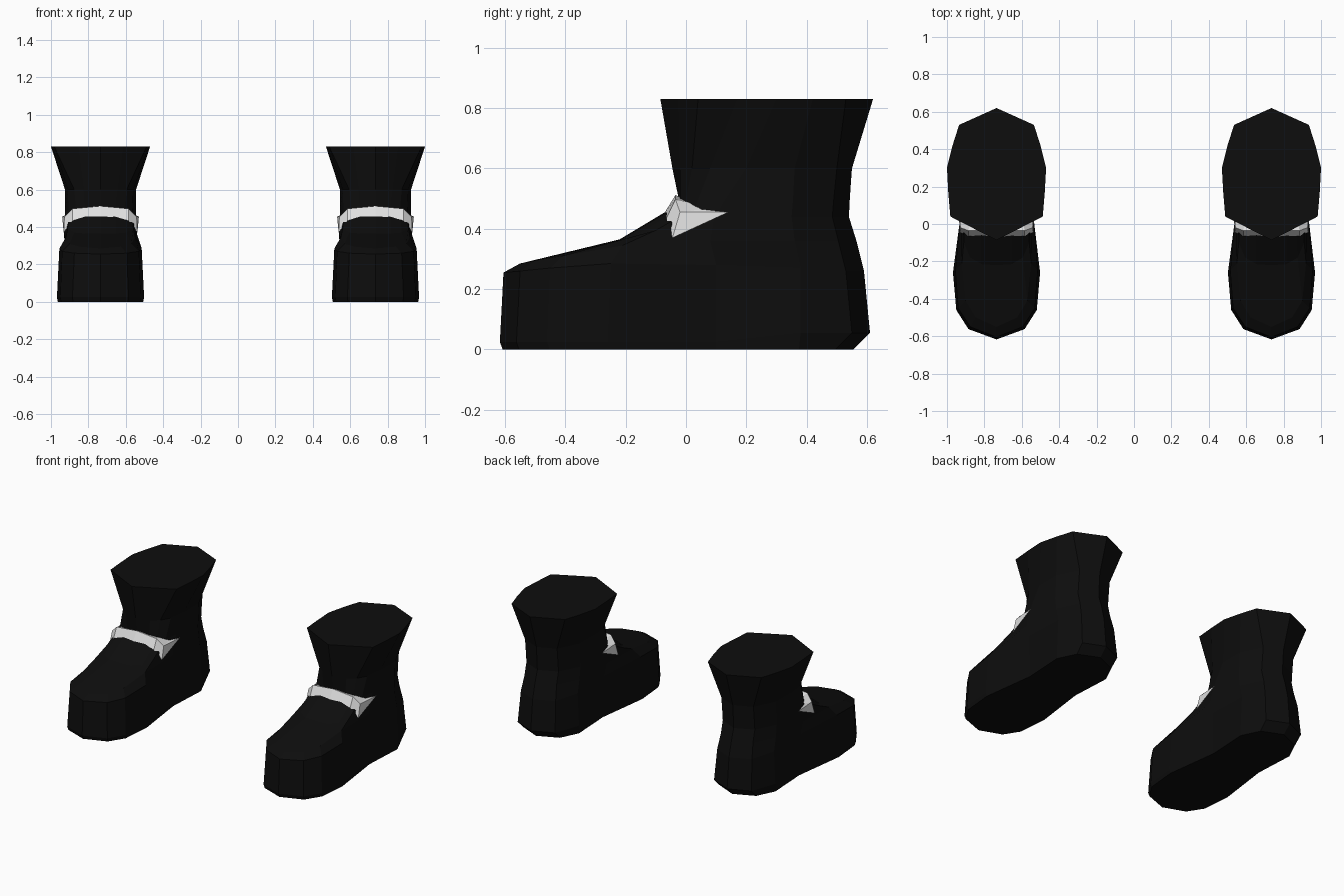
import bpy, bmesh

if "Cube" in bpy.data.objects:
    bpy.data.objects.remove(bpy.data.objects["Cube"])

BOOT_X = 0.735  # distance of each boot from the centre line


def material(name, value):
    m = bpy.data.materials.new(name)
    m.diffuse_color = (value, value, value, 1)
    m.use_nodes = True
    m.node_tree.nodes["Principled BSDF"].inputs["Base Color"].default_value = m.diffuse_color
    return m


BLACK = material("black leather", 0.004)
SILVER = material("silver strap", 0.75)


def flat(points, z):
    return [(x, y, z) for x, y in points]


def full_ring(half):
    # half outline from front centre to back centre, mirrored into a closed loop
    return half + [(-x, y, z) for x, y, z in half[-2:0:-1]]


def full_arc(half):
    # half arc from centre outwards, mirrored into an open strip
    return [(-x, y, z) for x, y, z in half[:0:-1]] + half


def finish(bm, name, mat, x):
    bmesh.ops.remove_doubles(bm, verts=bm.verts, dist=0.0005)
    bmesh.ops.recalc_face_normals(bm, faces=bm.faces)
    me = bpy.data.meshes.new(name)
    bm.to_mesh(me)
    bm.free()
    me.materials.append(mat)
    ob = bpy.data.objects.new(name, me)
    ob.location.x = x
    bpy.context.collection.objects.link(ob)


# Boot loops, from the sole up to the cuff
outline = [(0, -.617), (.15, -.562), (.215, -.46), (.233, -.26),
           (.185, .1), (.2, .38), (.14, .55), (0, .61)]
sole = [(x * .98, y - .055 if y > .5 else y * .985, 0) for x, y in outline]
welt = [(x, y, .055 if y > .3 else .025) for x, y in outline]
toe_rim = [(0, -.605, .255), (.14, -.55, .26), (.205, -.45, .27), (.22, -.25, .285),
           (.19, .1, .28), (.19, .38, .27), (.13, .53, .26), (0, .59, .26)]
toe_top = [(0, -.55, .285), (.11, -.5, .295), (.165, -.41, .31), (.185, -.21, .345),
           (.195, .08, .36), (.19, .36, .36), (.12, .505, .36), (0, .565, .36)]
instep = [(0, -.22, .365), (.08, -.215, .365), (.14, -.18, .37), (.175, -.1, .395),
          (.19, .09, .42), (.19, .35, .44), (.12, .485, .44), (0, .54, .44)]
ankle = [(0, -.02, .485), (.08, -.02, .48), (.13, -.005, .475), (.17, .03, .47),
         (.19, .12, .48), (.19, .355, .5), (.12, .49, .5), (0, .543, .5)]
shaft = flat([(0, -.045), (.09, -.02), (.14, .02), (.175, .08),
              (.19, .2), (.19, .36), (.12, .5), (0, .55)], .6)
cuff = flat([(0, -.085), (.12, -.025), (.247, .04), (.258, .17),
             (.265, .3), (.235, .42), (.2, .53), (0, .62)], .83)


def boot(name, x):
    bm = bmesh.new()
    loops = [[bm.verts.new(p) for p in full_ring(h)]
             for h in (sole, welt, toe_rim, toe_top, instep, ankle, shaft, cuff)]
    n = len(loops[0])
    for a, b in zip(loops, loops[1:]):
        for i in range(n):
            j = (i + 1) % n
            bm.faces.new((a[i], a[j], b[j], b[i]))
    bm.faces.new(loops[0][::-1])
    bm.faces.new(loops[-1])
    finish(bm, name, BLACK, x)


# Strap edges: lower front, raised ridge and back, all meeting at a side tip
TIP = (.205, .14, .455)
lower = [(0, -.07, .455), (.15, -.065, .435), (.197, -.045, .37), TIP]
ridge = [(0, -.035, .512), (.15, -.035, .498), (.193, -.02, .455), TIP]
back = [(0, .02, .49), (.14, .02, .485), (.185, .05, .465), TIP]


def strap(name, x):
    bm = bmesh.new()
    strips = [full_arc(h) for h in (lower, ridge, back)]
    for a, b in zip(strips, strips[1:] + strips[:1]):
        for i in range(len(a) - 1):
            corners = list(dict.fromkeys((a[i], a[i + 1], b[i + 1], b[i])))
            bm.faces.new([bm.verts.new(p) for p in corners])
    finish(bm, name, SILVER, x)


for side, sx in (("left", -1), ("right", 1)):
    boot(side + "_boot", sx * BOOT_X)
    strap(side + "_strap", sx * BOOT_X)
